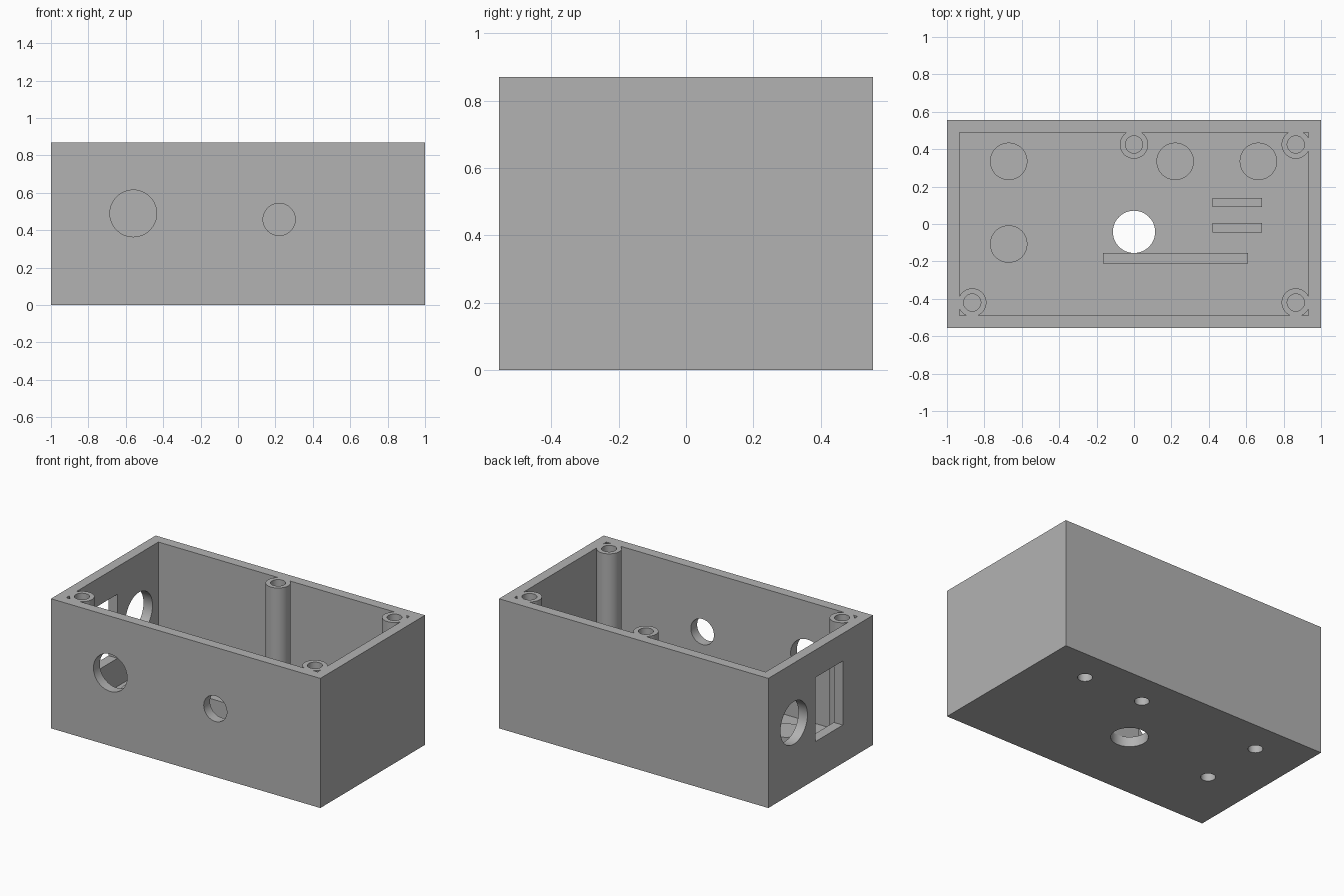
import bpy
import math

cube = bpy.data.objects.get("Cube")
if cube:
    bpy.data.objects.remove(cube, do_unlink=True)

grey = bpy.data.materials.new("plain_grey")
grey.use_nodes = True
COLOUR = (0.45, 0.45, 0.45, 1)
grey.diffuse_color = COLOUR
grey.node_tree.nodes["Principled BSDF"].inputs["Base Color"].default_value = COLOUR

W, D, H = 1.0, 0.555, 0.87   # half width, half depth, height
T = 0.067                    # wall and floor thickness


def box(name, x0, x1, y0, y1, z0, z1):
    bpy.ops.mesh.primitive_cube_add(
        size=1, location=((x0 + x1) / 2, (y0 + y1) / 2, (z0 + z1) / 2))
    ob = bpy.context.object
    ob.name = name
    ob.scale = (x1 - x0, y1 - y0, z1 - z0)
    bpy.ops.object.transform_apply(location=True, rotation=True, scale=True)
    ob.data.materials.append(grey)
    return ob


def cylinder(name, r, x, y, z0, z1):
    bpy.ops.mesh.primitive_cylinder_add(
        vertices=48, radius=r, depth=z1 - z0, location=(x, y, (z0 + z1) / 2))
    ob = bpy.context.object
    ob.name = name
    bpy.ops.object.transform_apply(location=True, rotation=True, scale=True)
    ob.data.materials.append(grey)
    return ob


def wall_drill(name, r, location, rotation):
    bpy.ops.mesh.primitive_cylinder_add(
        vertices=48, radius=r, depth=T * 3, location=location, rotation=rotation)
    ob = bpy.context.object
    ob.name = name
    bpy.ops.object.transform_apply(location=True, rotation=True, scale=True)
    ob.data.materials.append(grey)
    return ob


def combine(target, tool, operation):
    mod = target.modifiers.new(tool.name, "BOOLEAN")
    mod.operation = operation
    mod.solver = "EXACT"
    mod.object = tool
    bpy.context.view_layer.objects.active = target
    bpy.ops.object.modifier_apply(modifier=mod.name)
    bpy.data.objects.remove(tool, do_unlink=True)


# Open-topped shell
case = box("enclosure", -W, W, -D, D, 0, H)
combine(case, box("cavity", -W + T, W - T, -D + T, D - T, T, H + 0.2), "DIFFERENCE")

# Full-height screw posts with blind holes for the lid
for x, y in [(0, 0.425), (0.865, 0.425), (0.865, -0.42), (-0.865, -0.42)]:
    combine(case, cylinder("post", 0.076, x, y, T / 2, H), "UNION")
    combine(case, cylinder("post_hole", 0.046, x, y, 0.4, H + 0.1), "DIFFERENCE")

# Short floor bosses, drilled from underneath
for x, y in [(-0.67, 0.335), (0.22, 0.335), (0.665, 0.335), (-0.67, -0.107)]:
    combine(case, cylinder("boss", 0.1, x, y, T / 2, 0.18), "UNION")
    combine(case, cylinder("boss_hole", 0.045, x, y, -0.1, 0.13), "DIFFERENCE")

# Upright holding ribs
for x0, x1, y0, y1 in [(0.42, 0.685, 0.09, 0.14),
                       (0.42, 0.685, -0.045, 0.005),
                       (-0.165, 0.61, -0.21, -0.156)]:
    combine(case, box("rib", x0, x1, y0, y1, T / 2, 0.32), "UNION")

# Floor opening
combine(case, cylinder("floor_hole", 0.113, 0, -0.042, -0.1, T + 0.05), "DIFFERENCE")

# Front wall openings
for r, x, z in [(0.125, -0.56, 0.49), (0.086, 0.22, 0.458)]:
    combine(case, wall_drill("front_hole", r, (x, -D, z), (math.pi / 2, 0, 0)), "DIFFERENCE")

# End wall openings: one round, one rectangular
combine(case, wall_drill("end_hole", 0.143, (-W, 0.283, 0.468), (0, math.pi / 2, 0)), "DIFFERENCE")
combine(case, box("end_window", -W - 0.1, -W + T + 0.01, -0.235, 0.055, 0.255, 0.685), "DIFFERENCE")

# Round surfaces smooth, corners sharp
bpy.ops.object.select_all(action="DESELECT")
case.select_set(True)
bpy.context.view_layer.objects.active = case
bpy.ops.object.shade_smooth_by_angle(angle=math.radians(30))
